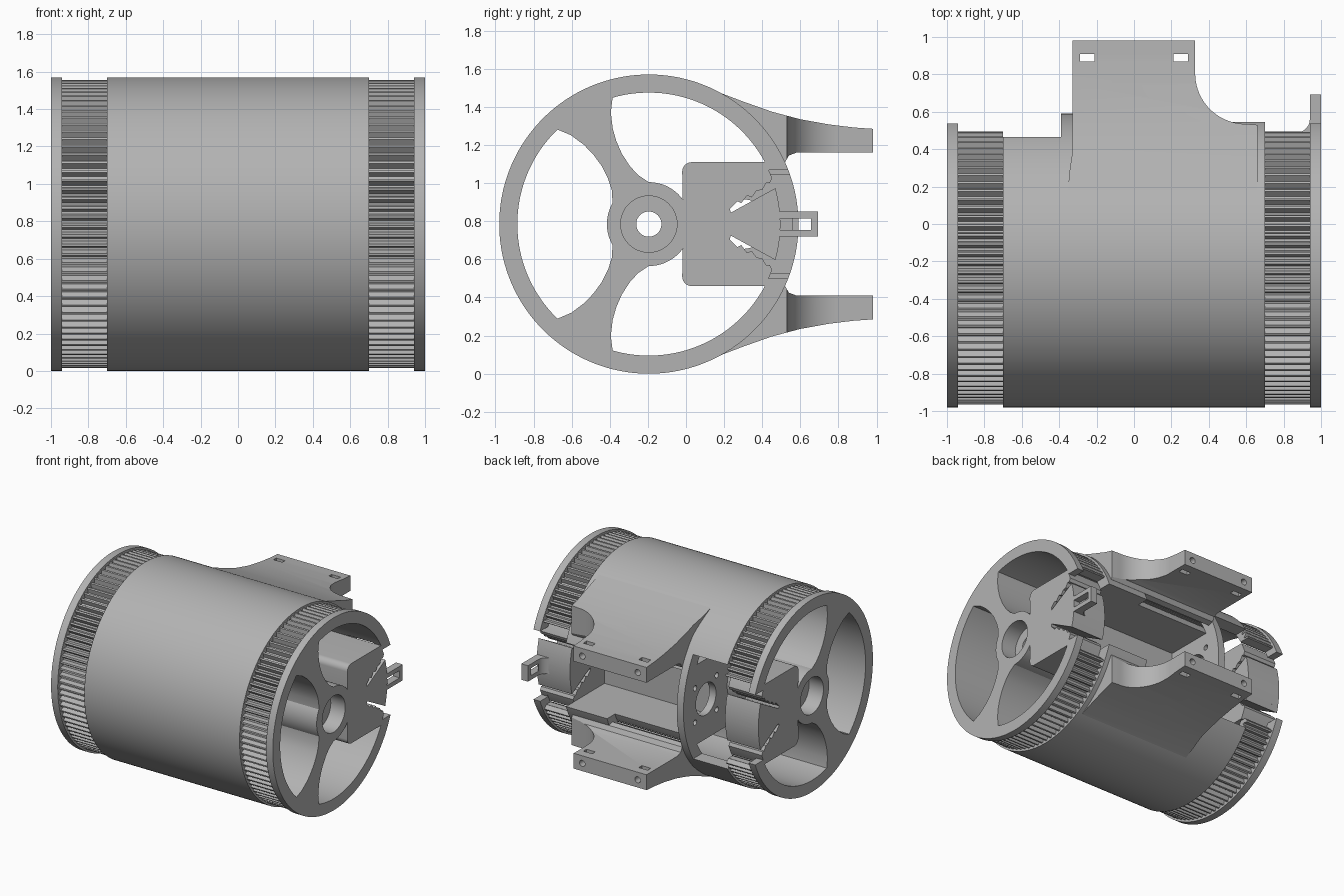
import bpy, bmesh
from math import sin, cos, asin, pi, radians, degrees
from mathutils import Vector

old = bpy.data.objects.get("Cube")
if old:
    bpy.data.objects.remove(old, do_unlink=True)

CY, CZ, R, RI, HUB = -0.195, 0.785, 0.785, 0.69, 0.22
TEETH = 96

grey = bpy.data.materials.new("plain_grey")
grey.use_nodes = True
colour = (0.45, 0.45, 0.45, 1)
grey.diffuse_color = colour
grey.node_tree.nodes["Principled BSDF"].inputs["Base Color"].default_value = colour


def make(name, bm):
    bmesh.ops.recalc_face_normals(bm, faces=bm.faces)
    me = bpy.data.meshes.new(name)
    bm.to_mesh(me)
    bm.free()
    me.materials.append(grey)
    ob = bpy.data.objects.new(name, me)
    bpy.context.scene.collection.objects.link(ob)
    return ob


def loft(name, rings):
    """Closed solid from a list of equally long point rings."""
    bm = bmesh.new()
    vs = [[bm.verts.new(p) for p in ring] for ring in rings]
    n = len(vs[0])
    for a, b in zip(vs, vs[1:]):
        for i in range(n):
            j = (i + 1) % n
            bm.faces.new((a[i], a[j], b[j], b[i]))
    bm.faces.new(vs[0])
    bm.faces.new(vs[-1])
    return make(name, bm)


def prism(name, pts, a, b, axis="x"):
    """Extrude a flat outline along x (y, z points), y (x, z) or z (x, y)."""
    place = {"x": lambda p, t: (t, p[0], p[1]),
             "y": lambda p, t: (p[0], t, p[1]),
             "z": lambda p, t: (p[0], p[1], t)}[axis]
    return loft(name, [[place(p, t) for p in pts] for t in (a, b)])


def arc(r, a, b, n=24, cy=CY, cz=CZ):
    return [(cy + r * cos(radians(a + (b - a) * i / n)),
             cz + r * sin(radians(a + (b - a) * i / n))) for i in range(n + 1)]


def circle(r, cy=CY, cz=CZ, n=48):
    return arc(r, 0, 360, n, cy, cz)[:-1]


def rect(a0, a1, b0, b1):
    return [(a0, b0), (a1, b0), (a1, b1), (a0, b1)]


def flip(pts):
    return [(y, 2 * CZ - z) for y, z in pts]


def boolean(ob, other, op="DIFFERENCE"):
    mod = ob.modifiers.new("cut", "BOOLEAN")
    mod.operation, mod.solver, mod.object = op, "EXACT", other
    bpy.context.view_layer.objects.active = ob
    bpy.ops.object.modifier_apply(modifier=mod.name)
    bpy.data.objects.remove(other, do_unlink=True)


def cut(ob, pts, a, b, axis="x"):
    boolean(ob, prism("cutter", pts, a, b, axis))


# Drum with two toothed belt tracks between plain rims
def drum_ring(x, toothed):
    n = TEETH * 4
    ring = []
    for i in range(n):
        r = (0.77 if i % 4 < 2 else 0.735) if toothed else R
        t = 2 * pi * (i + 0.5) / n
        ring.append((x, CY + r * cos(t), CZ + r * sin(t)))
    return ring


steps = [(-1, 0), (-0.94, 0), (-0.94, 1), (-0.7, 1), (-0.7, 0)]
steps += [(-x, t) for x, t in reversed(steps)]
drum = loft("drum", [drum_ring(x, t) for x, t in steps])

# Openings between the flared spokes, the hub and the middle box
SPOKE = [(0.607, 0.12), (0.53, 0.087), (0.462, 0.07), (0.39, 0.062), (0.314, 0.066), (0.25, 0.08)]


def spoke_edge(side):
    u, v = Vector((-0.5, 0.866)), Vector((0.866, 0.5)) * side
    return [tuple(Vector((CY, CZ)) + u * a + v * o) for a, o in SPOKE]


half = spoke_edge(-1)
front_opening = arc(RI, 134, 226, 48) + flip(half) + arc(HUB, 210, 150) + half[::-1]
box_top = CZ + 0.325
upper_opening = (arc(RI, 106, degrees(asin(0.325 / RI)), 40)
                 + arc(0.05, 90, 180, 8, 0.03, box_top - 0.05)
                 + arc(HUB, 36, 90, 16) + spoke_edge(1)[::-1])
for outline in (front_opening, upper_opening, flip(upper_opening)):
    cut(drum, outline, -1.1, 1.1)


# Rear gaps in the shell
def shell_gap(dz):
    a = degrees(asin(dz / RI))
    return arc(RI, -a, a, 32) + [(1.0, CZ + dz), (1.0, CZ - dz)]


for s in (-1, 1):
    cut(drum, shell_gap(0.34), *sorted((s * 0.7, s * 0.94)))
    cut(drum, shell_gap(0.285), *sorted((s * 0.94, s * 1.1)))
cut(drum, shell_gap(0.375), -0.33, 0.33)

# Motor compartment and the open bay beside the bulkhead
cut(drum, rect(0.05, 1.0, CZ - 0.26, CZ + 0.26), -0.33, 0.7)
bay = arc(HUB + 0.002, -40, 40) + [(-0.03, CZ + 0.425), (1.0, CZ + 0.425),
                                   (1.0, CZ - 0.425), (-0.03, CZ - 0.425)]
cut(drum, bay, -0.7, -0.39)

# Shaft bore and bearing seats
cut(drum, circle(0.066), -1.1, 1.1)
for s in (-1, 1):
    cut(drum, circle(0.148), *sorted((s * 0.87, s * 1.1)))

# Bulkhead hole with four screw holes
cut(drum, circle(0.13, 0.3, CZ), -0.45, -0.3)
for dy in (-0.14, 0.14):
    for dz in (-0.14, 0.14):
        cut(drum, circle(0.022, 0.3 + dy, CZ + dz, 16), -0.45, -0.3)

# Belt clamp slots with a ridged jaw either side of the wedge
jaw = [(0.235, 0.845), (0.23, 0.865), (0.27, 0.905), (0.29, 0.895), (0.32, 0.935),
       (0.345, 0.925), (0.37, 0.96), (0.4, 0.965), (0.42, 1.0), (0.44, 1.0),
       (0.46, 1.045), (0.5, 1.045), (0.475, 0.977)]
for outline in (jaw, flip(jaw)):
    for s in (-1, 1):
        cut(drum, outline, *sorted((s * 0.69, s * 1.1)))

# Mounting arms: side profile trimmed by the plan outline
side = [(0.13, 1.495), (0.2, 1.466), (0.3, 1.428), (0.45, 1.375), (0.6, 1.335), (0.75, 1.308),
        (0.88, 1.292), (0.98, 1.285), (0.98, 1.16), (0.58, 1.16), (0.54, 1.145), (0.52, 1.11)]
side += arc(0.74, 25, 62, 24)
plan = [(-0.33, 1.1), (-0.33, 0.38), (-0.345, 0.28), (-0.36, 0.1), (0.66, 0.1), (0.66, 0.53)]
plan += arc(0.27, 270, 180, 20, 0.597, 0.805) + [(0.327, 1.1)]


def make_arm(name, mirror):
    prof = mirror(side)
    arm = prism(name, prof, -0.5, 0.66)
    boolean(arm, prism("cutter", plan, -0.5, 2.0, "z"), "INTERSECT")
    hole_z = mirror([(0, 1.222)])[0][1]
    for x in (-0.25, 0.25):
        cut(arm, rect(x - 0.04, x + 0.04, 0.868, 0.908), -0.5, 2.0, "z")
        cut(arm, circle(0.025, x, hole_z, 16), 0.85, 1.1, "y")
    return arm


arms = [make_arm("upper_arm", lambda p: p), make_arm("lower_arm", flip)]

# Slotted pull tab on one end of the clamp, with a curved brace
tab = prism("pull_tab", rect(0.44, 0.693, CZ - 0.065, CZ + 0.065), 0.94, 1.0)
cut(tab, rect(0.492, 0.655, CZ - 0.03, CZ + 0.03), 0.9, 1.1)
brace_outline = [(0.945, 0.45), (0.945, 0.56)] + arc(0.07, 0, -90, 10, 0.87, 0.56) + [(0.87, 0.45)]
brace = prism("tab_brace", brace_outline, CZ - 0.065, CZ + 0.065, "z")

# Smooth curves, crisp edges
bpy.ops.object.select_all(action="DESELECT")
for ob in [drum, tab, brace] + arms:
    ob.select_set(True)
bpy.context.view_layer.objects.active = drum
bpy.ops.object.shade_smooth_by_angle(angle=radians(25))
